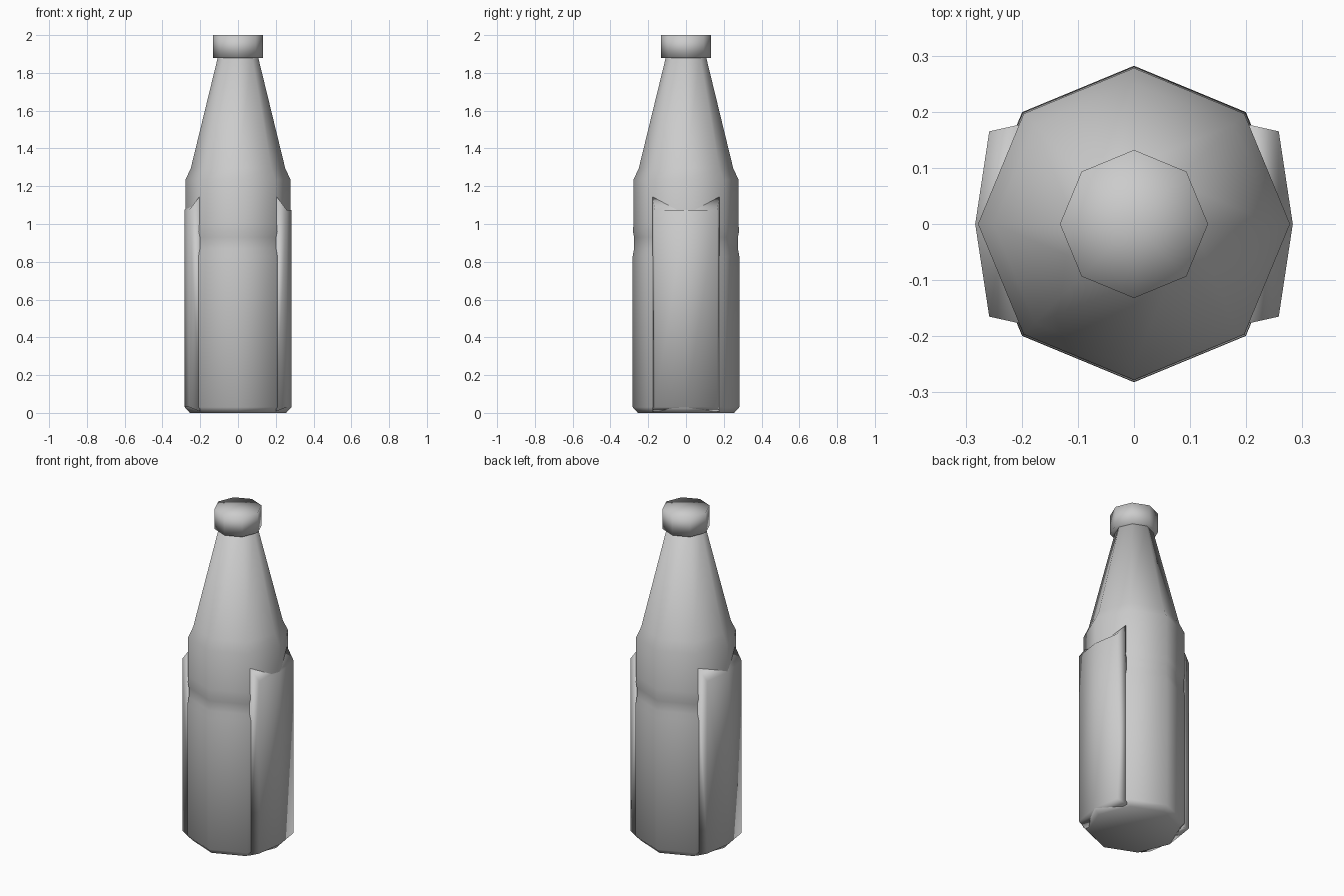
import bpy, bmesh, math

cube = bpy.data.objects.get("Cube")
if cube:
    bpy.data.objects.remove(cube, do_unlink=True)

grey = bpy.data.materials.new("plain grey")
grey.use_nodes = True
colour = (0.6, 0.6, 0.6, 1)
grey.diffuse_color = colour
grey.node_tree.nodes["Principled BSDF"].inputs["Base Color"].default_value = colour

SIDES = 8


def finish(name, bm):
    """Turn a bmesh into a smooth shaded grey object."""
    bmesh.ops.recalc_face_normals(bm, faces=bm.faces)
    mesh = bpy.data.meshes.new(name)
    for f in bm.faces:
        f.smooth = True
    bm.to_mesh(mesh)
    bm.free()
    mesh.materials.append(grey)
    obj = bpy.data.objects.new(name, mesh)
    bpy.context.collection.objects.link(obj)
    return obj


def lathe(name, profile):
    """Eight-sided turned shape with fan-closed ends."""
    bm = bmesh.new()
    rings = []
    for r, z in profile:
        angles = [math.tau * i / SIDES for i in range(SIDES)]
        rings.append([bm.verts.new((r * math.cos(a), r * math.sin(a), z)) for a in angles])
    for low, high in zip(rings, rings[1:]):
        for i in range(SIDES):
            j = (i + 1) % SIDES
            bm.faces.new((low[i], low[j], high[j], high[i]))
    ends = [bm.faces.new(rings[0]), bm.faces.new(rings[-1])]
    bmesh.ops.poke(bm, faces=ends)
    return finish(name, bm)


# Bottle body with a shallow waist band, shoulder and tapering neck
lathe("bottle_body", [
    (0.255, 0), (0.282, 0.03), (0.282, 0.83), (0.275, 0.87), (0.275, 0.93),
    (0.281, 0.96), (0.278, 1.0), (0.278, 1.235), (0.25, 1.295), (0.105, 1.89)])

# Cap
lathe("bottle_cap", [(0.132, 1.88), (0.132, 2.0)])


def grip(name, side):
    """Raised side panel with a sloping top and chamfered foot."""
    outline = [(0.2, -0.178), (0.258, -0.165), (0.283, 0), (0.258, 0.165), (0.2, 0.178)]
    bm = bmesh.new()
    low, high = [], []
    for x, y in outline:
        inset = max(0, 0.258 - x)
        low.append(bm.verts.new((side * x, y, 0.03 - inset * 0.4)))
        high.append(bm.verts.new((side * x, y, 1.075 + inset * 1.3)))
    for i in range(len(outline)):
        j = (i + 1) % len(outline)
        bm.faces.new((low[i], low[j], high[j], high[i]))
    bm.faces.new(low)
    bm.faces.new(high)
    return finish(name, bm)


# Side grips
grip("left_grip", 1)
grip("right_grip", -1)
